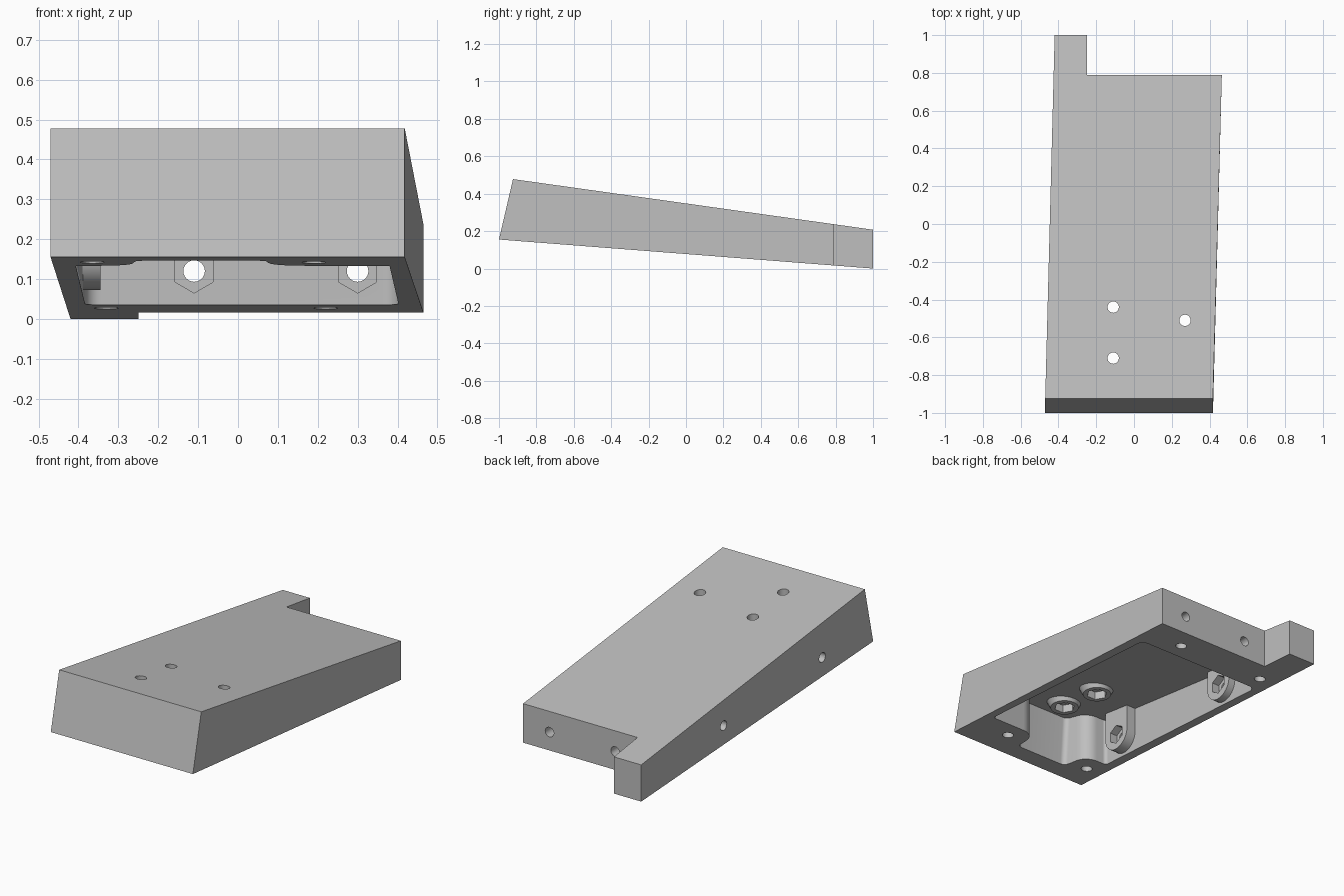
import bpy, bmesh, math
from mathutils import Vector

if "Cube" in bpy.data.objects:
    bpy.data.objects.remove(bpy.data.objects["Cube"])

grey = bpy.data.materials.new("warm_grey")
grey.diffuse_color = (0.52, 0.52, 0.52, 1)
grey.use_nodes = True
grey.node_tree.nodes["Principled BSDF"].inputs["Base Color"].default_value = grey.diffuse_color


def bottom(y):
    return 0.0775 * (1 - y)


def top(y):
    return 0.348 - 0.1406 * y


def ceiling(y):
    return top(y) - 0.045


def prism(name, pts, lo, hi):
    """Solid between two mapped copies of a flat outline."""
    bm = bmesh.new()
    a = [bm.verts.new(lo(u, v)) for u, v in pts]
    b = [bm.verts.new(hi(u, v)) for u, v in pts]
    n = len(pts)
    bm.faces.new(a)
    bm.faces.new(b)
    for i in range(n):
        j = (i + 1) % n
        bm.faces.new((a[i], a[j], b[j], b[i]))
    bmesh.ops.recalc_face_normals(bm, faces=bm.faces)
    me = bpy.data.meshes.new(name)
    bm.to_mesh(me)
    bm.free()
    ob = bpy.data.objects.new(name, me)
    bpy.context.collection.objects.link(ob)
    return ob


def ring(cx, cy, r, n, turn=0.0):
    return [(cx + r * math.cos(turn + i * math.tau / n),
             cy + r * math.sin(turn + i * math.tau / n)) for i in range(n)]


def rounded(corners, steps=8):
    """Outline with every corner (x, y, radius) replaced by an arc."""
    out = []
    n = len(corners)
    for i in range(n):
        p = Vector(corners[i][:2])
        a = (Vector(corners[i - 1][:2]) - p).normalized()
        b = (Vector(corners[(i + 1) % n][:2]) - p).normalized()
        r = corners[i][2]
        half = a.angle(b) / 2
        c = p + (a + b).normalized() * (r / math.sin(half))
        s = p + a * (r / math.tan(half)) - c
        e = p + b * (r / math.tan(half)) - c
        sweep = math.atan2(s.x * e.y - s.y * e.x, s.dot(e))
        for k in range(steps + 1):
            t = sweep * k / steps
            out.append((c.x + s.x * math.cos(t) - s.y * math.sin(t),
                        c.y + s.x * math.sin(t) + s.y * math.cos(t)))
    return out


def along_z(pts, z0, z1, name="cutter"):
    return prism(name, pts, lambda x, y: (x, y, z0), lambda x, y: (x, y, z1))


def along_y(pts, y0, y1, name="cutter"):
    return prism(name, pts, lambda x, z: (x, y0, z), lambda x, z: (x, y1, z))


def along_x(pts, x0, x1, name="cutter"):
    return prism(name, pts, lambda y, z: (x0, y, z), lambda y, z: (x1, y, z))


def cut(target, cutter):
    m = target.modifiers.new("cut", 'BOOLEAN')
    m.operation = 'DIFFERENCE'
    m.solver = 'EXACT'
    m.object = cutter
    bpy.context.view_layer.objects.active = target
    bpy.ops.object.modifier_apply(modifier=m.name)
    bpy.data.objects.remove(cutter)


# wedge body with a tab at the back left and a leaning front face
outline = [(-0.47, -1), (0.418, -1), (0.465, 0.79), (-0.25, 0.79), (-0.25, 1), (-0.42, 1)]


def body_top(x, y):
    y = -0.925 if y < -0.9 else y
    return (x, y, top(y))


body = prism("wedge_housing", outline, lambda x, y: (x, y, bottom(y)), body_top)

# underside pocket, left solid around the front screw corners
pocket_outline = rounded([
    (0.380, -0.72, 0.02), (0.085, -0.72, 0.09), (0.070, -0.91, 0.03),
    (-0.255, -0.91, 0.03), (-0.270, -0.72, 0.08), (-0.407, -0.72, 0.02),
    (-0.383, 0.55, 0.04), (0.403, 0.55, 0.04)])


def pocket_top(x, y):
    y = y + 0.045 if y < -0.87 else y
    return (x, y, ceiling(y))


pocket = prism("pocket_cutter", pocket_outline, lambda x, y: (x, y, -0.2), pocket_top)

side_holes = [(0.29, 0.163), (-0.56, 0.229)]
top_holes = [(-0.11, -0.44), (-0.11, -0.71), (0.27, -0.51)]
back_holes = [(-0.11, 0.12), (0.30, 0.12)]
foot_holes = [(0.22, 0.655), (-0.33, 0.655), (0.19, -0.825), (-0.365, -0.83)]

# round-ended nut pillars on the left wall
for y, z in side_holes:
    arc = [(y + 0.09 * math.cos(math.pi + math.pi * k / 16),
            z + 0.09 * math.sin(math.pi + math.pi * k / 16)) for k in range(17)]
    cut(pocket, along_x(arc + [(y + 0.09, 0.7), (y - 0.09, 0.7)], -0.6, -0.345))

# flared nut bosses under the top
for x, y in top_holes:
    z = ceiling(y)
    cone = prism("cutter", ring(0, 0, 1, 32),
                 lambda u, v: (x + 0.075 * u, y + 0.075 * v, z - 0.03),
                 lambda u, v: (x + 0.105 * u, y + 0.105 * v, z + 0.03))
    cut(pocket, cone)

cut(body, pocket)

# bolt holes and hexagonal nut recesses
point_down = math.pi / 6
for x, y in top_holes:
    z = ceiling(y) - 0.03
    cut(body, along_z(ring(x, y, 0.055, 6), z - 0.02, z + 0.045))
    cut(body, along_z(ring(x, y, 0.03, 24), z - 0.02, top(y) + 0.1))
for y, z in side_holes:
    cut(body, along_x(ring(y, z, 0.055, 6, point_down), -0.39, -0.3))
    cut(body, along_x(ring(y, z, 0.027, 24), -0.6, -0.3))
for x, z in back_holes:
    cut(body, along_y(ring(x, z, 0.055, 6, point_down), 0.5, 0.64))
    cut(body, along_y(ring(x, z, 0.027, 24), 0.5, 0.9))

# blind screw holes in the underside rim
for x, y in foot_holes:
    cut(body, along_z(ring(x, y, 0.03, 24), -0.1, bottom(y) + 0.1))

# finish
body.data.materials.clear()
body.data.materials.append(grey)
for p in body.data.polygons:
    p.material_index = 0
bpy.ops.object.select_all(action='DESELECT')
body.select_set(True)
bpy.context.view_layer.objects.active = body
bpy.ops.object.shade_smooth_by_angle(angle=math.radians(30))
